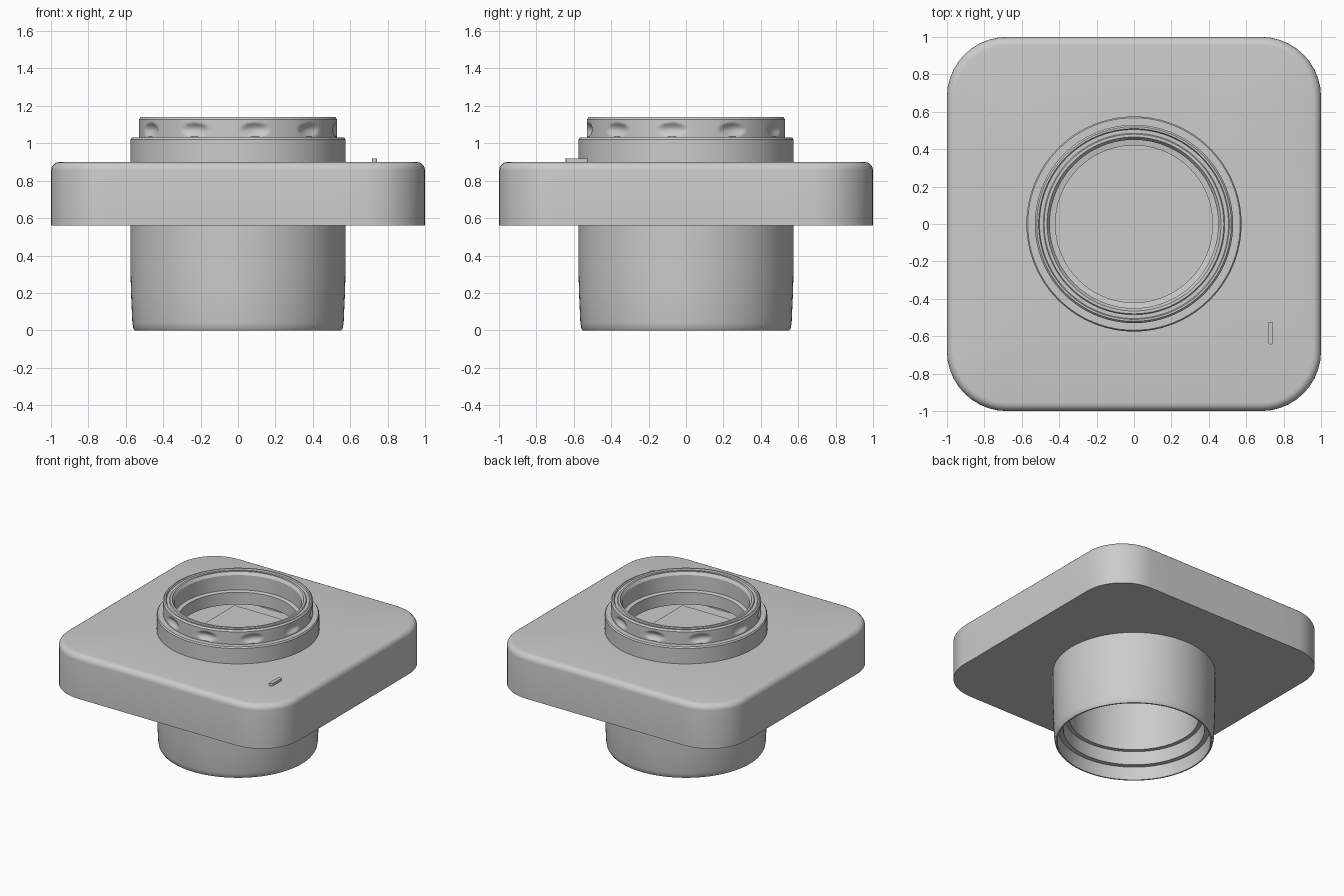
import bpy, bmesh
from math import sin, cos, pi, radians, hypot

if "Cube" in bpy.data.objects:
    bpy.data.objects.remove(bpy.data.objects["Cube"])


def finish(name, bm, angle=30):
    bmesh.ops.recalc_face_normals(bm, faces=bm.faces)
    me = bpy.data.meshes.new(name)
    bm.to_mesh(me)
    bm.free()
    ob = bpy.data.objects.new(name, me)
    bpy.context.collection.objects.link(ob)
    bpy.ops.object.select_all(action='DESELECT')
    ob.select_set(True)
    bpy.context.view_layer.objects.active = ob
    bpy.ops.object.shade_smooth_by_angle(angle=radians(angle))
    return ob


def loft(name, loops, angle=30):
    """Bridge closed loops of equal length, and the last back to the first."""
    bm = bmesh.new()
    rings = [[bm.verts.new(p) for p in loop] for loop in loops]
    n = len(rings[0])
    for a, b in zip(rings, rings[1:] + rings[:1]):
        for i in range(n):
            j = (i + 1) % n
            bm.faces.new((a[i], a[j], b[j], b[i]))
    return finish(name, bm, angle)


def lathe(name, profile, seg=96, shape=lambda r, z, t: r):
    loops = []
    for r, z in profile:
        ts = [2 * pi * i / seg for i in range(seg)]
        loops.append([(shape(r, z, t) * cos(t), shape(r, z, t) * sin(t), z) for t in ts])
    return loft(name, loops)


def rounded_square(half, radius, z, steps=10, side=8):
    pts = []
    c = half - radius
    for k in range(4):
        a0 = k * pi / 2
        corner = [(c + radius * cos(t), c + radius * sin(t))
                  for t in (i * pi / 2 / steps for i in range(steps + 1))]
        edge = [(c - 2 * c * i / side, half) for i in range(1, side)]
        for x, y in corner + edge:
            pts.append((x * cos(a0) - y * sin(a0), x * sin(a0) + y * cos(a0), z))
    return pts


def circle_like(loop, r, z):
    return [(x * r / hypot(x, y), y * r / hypot(x, y), z) for x, y, _ in loop]


# Hollow square housing with rounded top edge and round openings
base = rounded_square(1, 0.32, 0.56)
edge = 0.045
loops = [circle_like(base, 0.52, 0.56), base]
for i in range(6):
    t = i * pi / 10
    inset = edge * (1 - cos(t))
    loops.append(rounded_square(1 - inset, 0.32 - inset, 0.9 - edge + edge * sin(t)))
loops += [circle_like(base, 0.52, 0.9), circle_like(base, 0.52, 0.86),
          rounded_square(0.95, 0.27, 0.86), rounded_square(0.95, 0.27, 0.59),
          circle_like(base, 0.52, 0.59)]
loft("housing", loops)

# Lower barrel, open at the bottom with two inner steps
lathe("lower_barrel", [
    (0.575, 0.58), (0.575, 0.32), (0.572, 0.2), (0.565, 0.04), (0.56, 0.012), (0.552, 0),
    (0.542, 0), (0.535, 0.1), (0.5, 0.1), (0.49, 0.2), (0.46, 0.2), (0.46, 0.59)])

# Upper collar
lathe("collar", [
    (0.575, 0.88), (0.575, 1.02), (0.568, 1.03), (0.5, 1.03), (0.5, 0.88)])

# Grip ring with ten shallow finger dimples
Z_LOW, Z_HIGH = 1.02, 1.128


def dimple(r, z, t):
    if r < 0.529:
        return r
    step = pi / 5
    d = (t + radians(8) + step / 2) % step - step / 2
    q = (d * 0.53 / 0.078) ** 2 + ((z - 1.072) / 0.037) ** 2
    return r - 0.022 * max(0, 1 - q)


grip = [(0.53, Z_LOW + (Z_HIGH - Z_LOW) * i / 14) for i in range(15)]
grip += [(0.52, 1.14), (0.51, 1.14), (0.505, 1.13), (0.485, 1.13), (0.48, 1.137),
         (0.465, 1.137), (0.45, 1.115), (0.45, 1.0), (0.42, 0.995), (0.42, 0.9),
         (0.51, 0.9), (0.51, Z_LOW)]
lathe("grip_ring", grip, 240, dimple)


def box(name, centre, size, bevel=0.0):
    bm = bmesh.new()
    bmesh.ops.create_cube(bm, size=1)
    bmesh.ops.scale(bm, vec=size, verts=bm.verts)
    bmesh.ops.translate(bm, vec=centre, verts=bm.verts)
    if bevel:
        upright = [e for e in bm.edges
                   if abs(e.verts[0].co.z - e.verts[1].co.z) > 0.001]
        bmesh.ops.bevel(bm, geom=upright, offset=bevel, segments=3,
                        profile=0.5, affect='EDGES')
    return finish(name, bm)


# Thin plate inside the housing, and the small index mark on top
box("inner_plate", (0, 0, 0.735), (0.9, 1.2, 0.01))
box("index_mark", (0.73, -0.583, 0.905), (0.028, 0.12, 0.03), 0.008)
